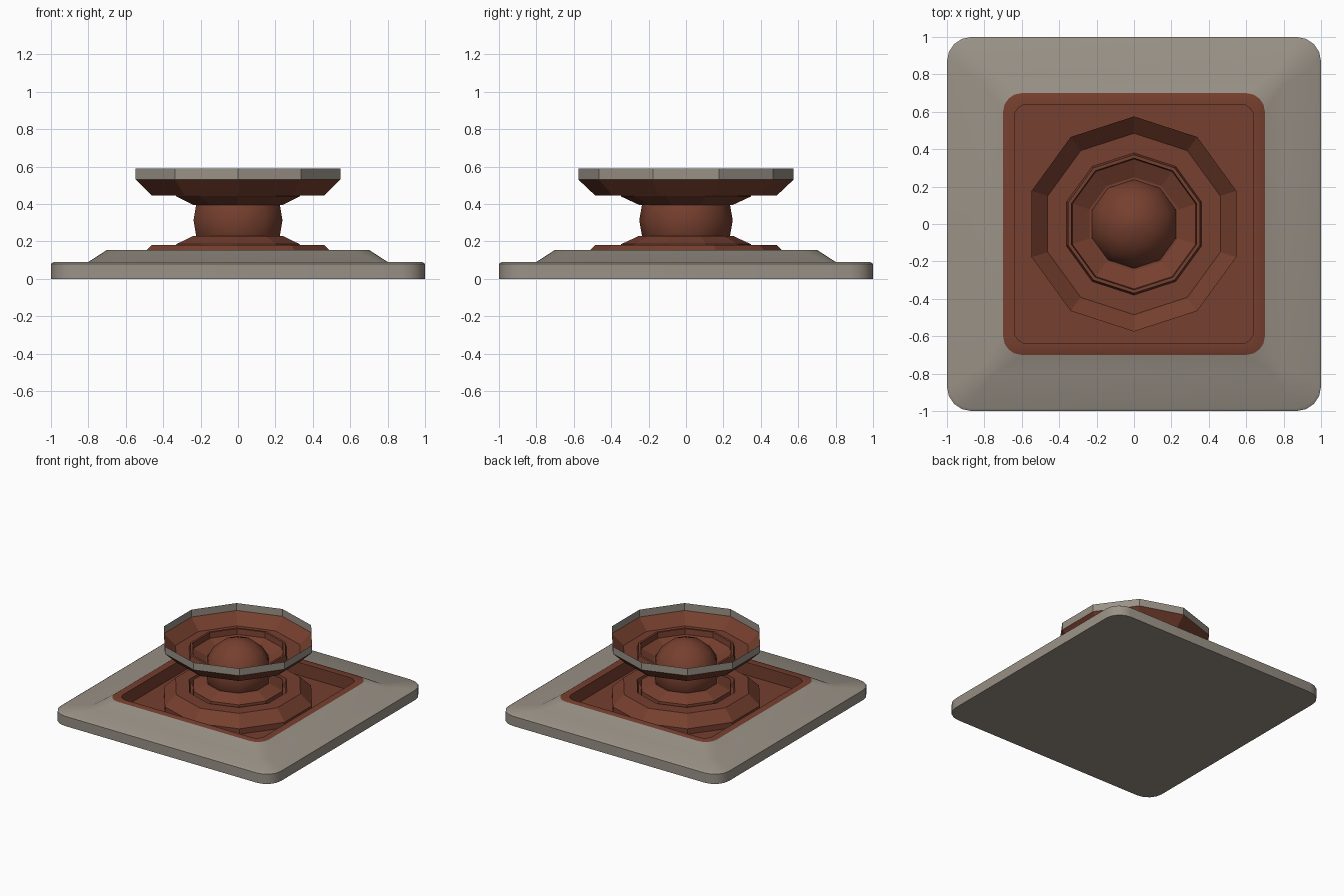
import bpy, bmesh, math

if "Cube" in bpy.data.objects:
    bpy.data.objects.remove(bpy.data.objects["Cube"])

def material(name, rgb):
    m = bpy.data.materials.new(name)
    m.diffuse_color = (*rgb, 1)
    m.use_nodes = True
    m.node_tree.nodes["Principled BSDF"].inputs["Base Color"].default_value = m.diffuse_color
    return m

STONE = material("grey_stone", (0.32, 0.285, 0.24))
RUST = material("rust_brown", (0.18, 0.05, 0.028))

def decagon(r, z):
    # one corner points along +y
    return [(r * math.cos(math.radians(90 + 36 * k)),
             r * math.sin(math.radians(90 + 36 * k)), z) for k in range(10)]

def rounded_square(h, r, z, seg=4):
    pts = []
    for q, (sx, sy) in enumerate([(1, 1), (-1, 1), (-1, -1), (1, -1)]):
        for i in range(seg + 1):
            a = math.radians(90 * q + 90 * i / seg)
            pts.append((sx * (h - r) + r * math.cos(a), sy * (h - r) + r * math.sin(a), z))
    return pts

def loft(name, rings, mats, cap_start=False, cap_end=False, smooth=None):
    """Skin a stack of rings; mats gives a material index per band."""
    bm = bmesh.new()
    loops = [[bm.verts.new(p) for p in ring] for ring in rings]
    n = len(loops[0])
    for b, (lo, hi) in enumerate(zip(loops, loops[1:])):
        for i in range(n):
            j = (i + 1) % n
            f = bm.faces.new((lo[i], lo[j], hi[j], hi[i]))
            f.material_index = mats[b]
    if cap_start:
        bm.faces.new(loops[0][::-1]).material_index = mats[0]
    if cap_end:
        bm.faces.new(loops[-1]).material_index = mats[-1]
    me = bpy.data.meshes.new(name)
    bm.to_mesh(me)
    bm.free()
    me.materials.append(STONE)
    me.materials.append(RUST)
    ob = bpy.data.objects.new(name, me)
    bpy.context.collection.objects.link(ob)
    if smooth:
        bpy.ops.object.select_all(action='DESELECT')
        ob.select_set(True)
        bpy.context.view_layer.objects.active = ob
        bpy.ops.object.shade_smooth_by_angle(angle=math.radians(smooth))
    return ob

# Square basin: outer wall, sloped kerb, flat brown rim, inner wall and floor
basin = [(1.0, 0.13, 0), (1.0, 0.13, 0.08), (0.985, 0.12, 0.09), (0.80, 0.05, 0.09),
         (0.70, 0.10, 0.155), (0.64, 0.07, 0.155), (0.64, 0.07, 0.05)]
loft("square_basin", [rounded_square(*p) for p in basin],
     [0, 0, 0, 0, 1, 1], cap_start=True, cap_end=True, smooth=35)

# Dish shape shared by the upper bowl and the upside-down pedestal foot
MID = 0.3125
dish = [(0.237, 0.395), (0.25, 0.395), (0.347, 0.44), (0.352, 0.485), (0.37, 0.485),
        (0.38, 0.445), (0.485, 0.445), (0.575, 0.53), (0.575, 0.59)]
bands = [1] * 7
loft("upper_bowl", [decagon(r, z) for r, z in dish], bands + [0])
foot = [(r, 2 * MID - z) for r, z in dish][::-1]
loft("pedestal_foot", [decagon(r, z) for r, z in foot], [1] * 8)

# Ball joining the foot and the bowl
R = 0.25
lats = [math.radians(a) for a in range(-80, 81, 20)]
ball = [decagon(R * math.cos(a), MID + R * math.sin(a)) for a in lats]
tip = [decagon(0.002, MID - R)], [decagon(0.002, MID + R)]
rings = tip[0] + ball + tip[1]
loft("centre_ball", rings, [1] * (len(rings) - 1), True, True, smooth=40)
